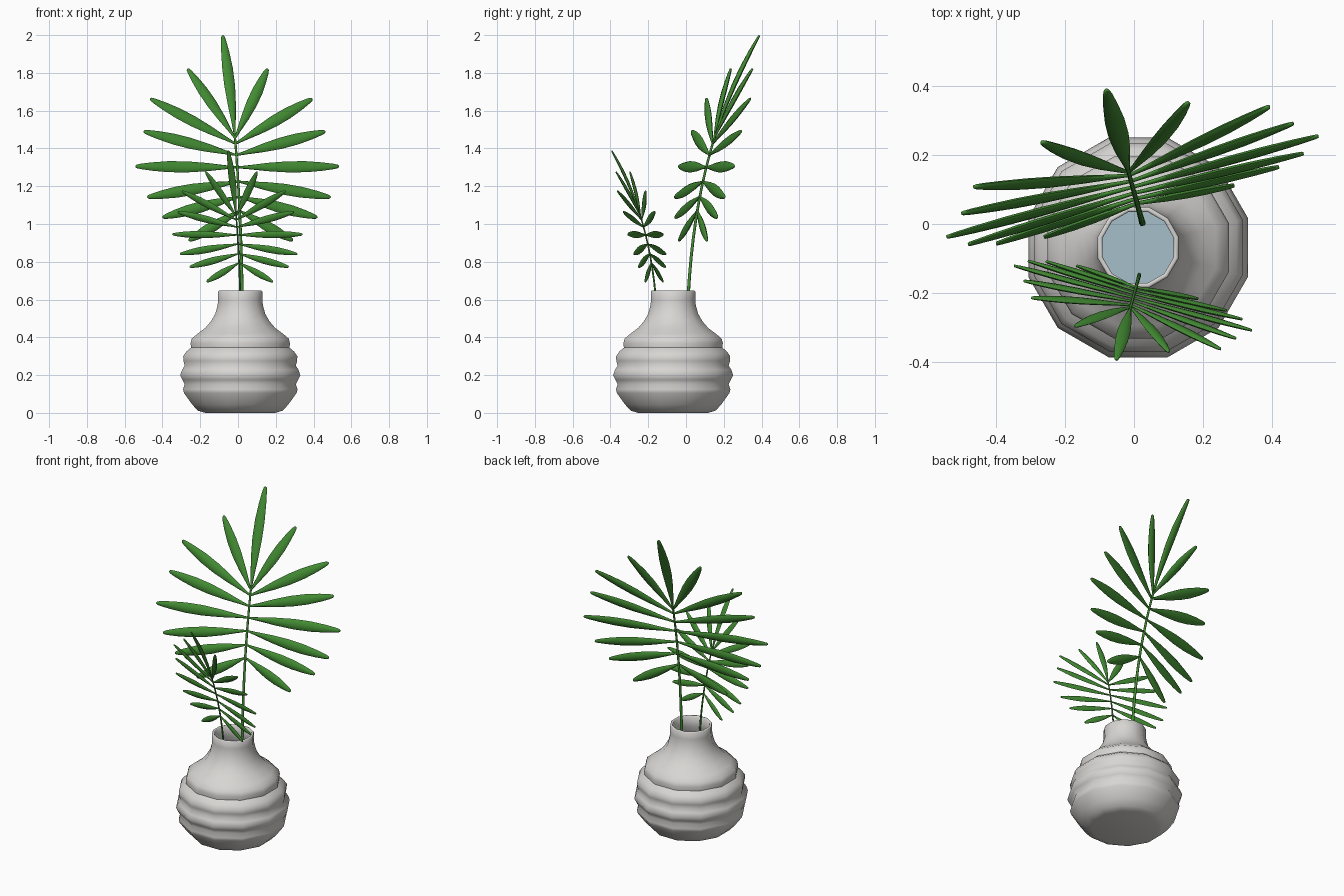
import bpy, math
from mathutils import Matrix, Vector

if "Cube" in bpy.data.objects:
    bpy.data.objects.remove(bpy.data.objects["Cube"])


def material(name, rgb):
    m = bpy.data.materials.new(name)
    m.diffuse_color = (*rgb, 1)
    m.use_nodes = True
    m.node_tree.nodes["Principled BSDF"].inputs["Base Color"].default_value = m.diffuse_color
    return m


GREY = material("pale grey ceramic", (0.68, 0.67, 0.65))
GREEN = material("leaf green", (0.055, 0.26, 0.033))
BLUE = material("pale blue water", (0.38, 0.52, 0.59))


def make_object(name, verts, faces, mat, angle=60):
    me = bpy.data.meshes.new(name)
    me.from_pydata(verts, [], faces)
    me.materials.append(mat)
    ob = bpy.data.objects.new(name, me)
    bpy.context.collection.objects.link(ob)
    bpy.ops.object.select_all(action='DESELECT')
    ob.select_set(True)
    bpy.context.view_layer.objects.active = ob
    bpy.ops.object.mode_set(mode='EDIT')
    bpy.ops.mesh.select_all(action='SELECT')
    bpy.ops.mesh.normals_make_consistent(inside=False)
    bpy.ops.object.mode_set(mode='OBJECT')
    bpy.ops.object.shade_smooth_by_angle(angle=math.radians(angle))
    return ob


def loft(rings):
    """Join equal-length rings into a tube with capped ends."""
    n = len(rings[0])
    verts = [p for r in rings for p in r]
    faces = [(i * n + j, i * n + (j + 1) % n, (i + 1) * n + (j + 1) % n, (i + 1) * n + j)
             for i in range(len(rings) - 1) for j in range(n)]
    faces += [tuple(range(n))[::-1], tuple(range(len(verts) - n, len(verts)))]
    return verts, faces


# Vase: twelve-sided lathe, ribbed outside, hollow inside
CX, CY, SIDES = 0.012, -0.068, 12


def ring(r, z):
    r /= math.cos(math.pi / SIDES)          # r is measured to the flats
    return [(CX + r * math.cos(math.tau * (k + .5) / SIDES),
             CY + r * math.sin(math.tau * (k + .5) / SIDES), z) for k in range(SIDES)]


outer = [(.185, .0), (.225, .012), (.255, .045), (.298, .105), (.303, .125),
         (.294, .152), (.306, .175), (.318, .2), (.308, .228), (.294, .25),
         (.301, .275), (.302, .3), (.285, .325), (.261, .345), (.263, .37),
         (.257, .393), (.225, .42), (.185, .45), (.155, .485), (.132, .525),
         (.12, .57), (.117, .6), (.117, .643)]
inner = [(.113, .647), (.107, .647), (.103, .643), (.103, .58), (.135, .49),
         (.21, .41), (.25, .33), (.28, .2), (.25, .08), (.19, .03)]
make_object("vase", *loft([ring(r, z) for r, z in outer + inner]), GREY, 50)

# Water surface inside the vase
make_object("water", ring(.225, .39), [tuple(range(SIDES))], BLUE)

# Fronds lie on a sheet that leans back with height
TURN = Matrix.Rotation(math.radians(15.2), 3, 'Z')


def sheet(u, z, t=0.0):
    """Sideways u, height z, t off the sheet along its normal."""
    slope = .1515 * z * z
    k = math.hypot(1, slope)
    return TURN @ Vector((u, .0505 * z ** 3 + t / k, z - t * slope / k)) + Vector((.025, 0, 0))


def tube(points, widths, thick, sides):
    (u0, z0), (u1, z1) = points[0], points[-1]
    length = math.hypot(u1 - u0, z1 - z0)
    px, pz = -(z1 - z0) / length, (u1 - u0) / length
    rings = []
    for (u, z), w, h in zip(points, widths, thick):
        rings.append([sheet(u + px * w * math.cos(a), z + pz * w * math.cos(a), h * math.sin(a))
                      for a in (math.tau * k / sides for k in range(sides))])
    return loft(rings)


# base height on stem, tip sideways, tip height
LEAFLETS = [(1.07, .285, .912), (1.145, .424, 1.035), (1.225, .503, 1.142),
            (1.30, .558, 1.305), (1.365, .498, 1.49), (1.425, .444, 1.663),
            (1.455, .22, 1.822)]
T = [0, .12, .3, .5, .68, .84, .95, .99, 1]
WIDTH = [.005, .011, .022, .0295, .029, .022, .014, .009, .003]


def leaflet(base, u, tip):
    length = math.hypot(u, tip - base)
    scale = .8 + .2 * min(1, length / .5)
    pts = [(u * t, base + (tip - base) * t) for t in T]
    return tube(pts, [w * scale for w in WIDTH], [.004 + .25 * w for w in WIDTH], 8)


def frond(name, place):
    parts = [("stem", tube([(0, .06 + i * .0955) for i in range(16)],
                           [.0105 - .0003 * i for i in range(16)],
                           [.0105 - .0003 * i for i in range(16)], 8)),
             ("end_leaflet", leaflet(1.47, 0, 1.998))]
    for i, (b, u, z) in enumerate(LEAFLETS):
        for side, s in (("right", 1), ("left", -1)):
            parts.append((f"leaflet_{side}_{i}", leaflet(b, s * u, z)))
    for part, (verts, faces) in parts:
        make_object(f"{name}_{part}", [place(v) for v in verts], faces, GREEN)


# Tall frond leaning back, and a smaller mirrored one leaning forward
frond("tall_frond", lambda v: v)
frond("small_frond", lambda v: Vector((.64 * v.x, -.64 * v.y - .145, .64 * v.z + .11)))
